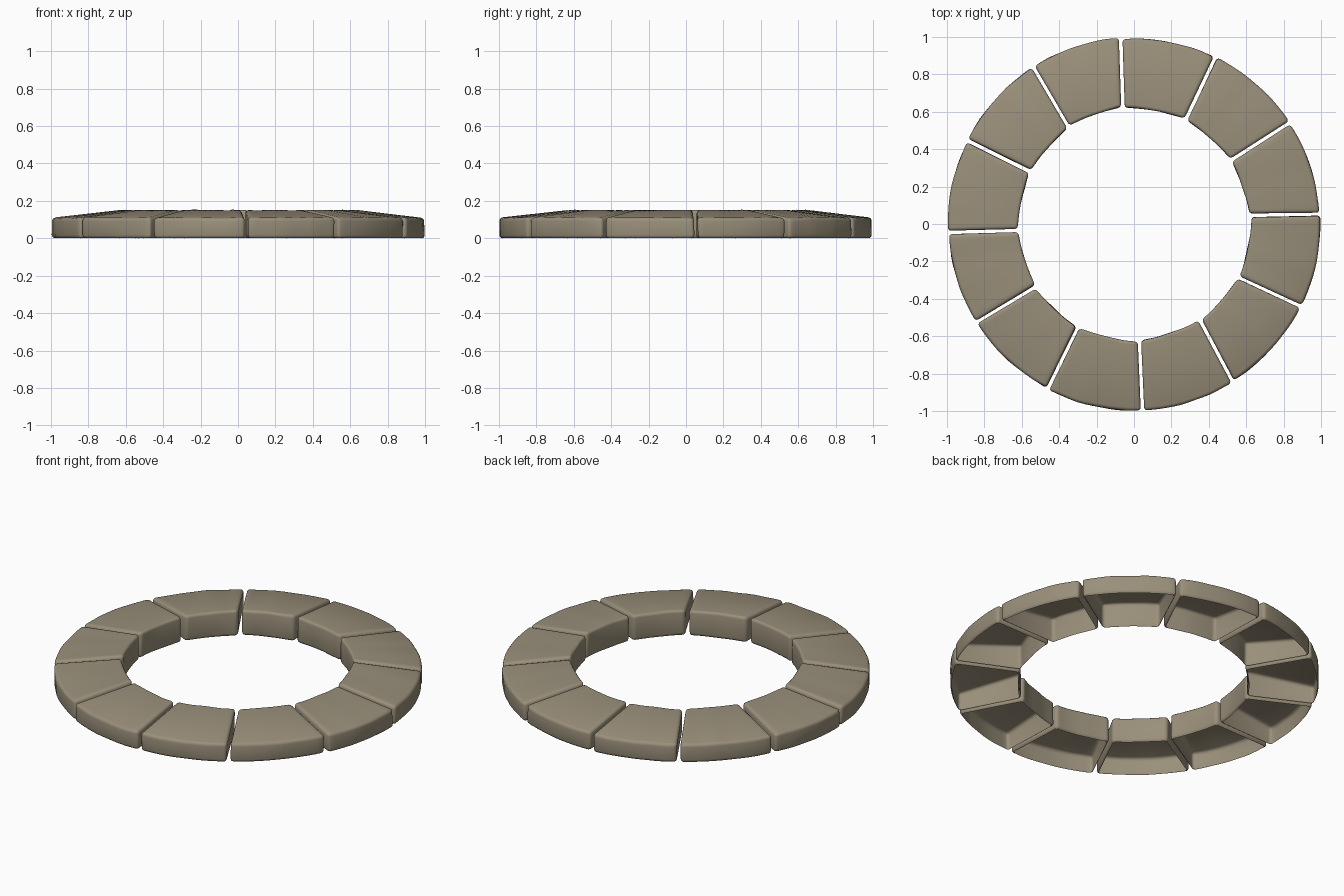
import bpy, bmesh, math, random
from mathutils import Vector, noise

if "Cube" in bpy.data.objects:
    bpy.data.objects.remove(bpy.data.objects["Cube"])
random.seed(4)

stone = bpy.data.materials.new("warm grey stone")
stone.use_nodes = True
COLOUR = (0.32, 0.275, 0.195, 1)
stone.diffuse_color = COLOUR
bsdf = stone.node_tree.nodes["Principled BSDF"]
bsdf.inputs["Base Color"].default_value = COLOUR
bsdf.inputs["Roughness"].default_value = 0.9

# Seam angles in degrees: (at the outer rim, at the inner rim)
SEAMS = [(3, 4.2), (33, 33.2), (64, 63.6), (94, 95.3), (122.7, 124), (153.4, 153.2),
         (182.6, 183.2), (212, 212.6), (242.4, 241.5), (272.6, 272.7), (302, 304.5), (333.7, 333)]
STEPS = 12


def polar(radius, degrees, z):
    a = math.radians(degrees)
    return Vector((radius * math.cos(a), radius * math.sin(a), z))


def make_stone(index, start, end):
    bm = bmesh.new()
    outer = 0.996 + random.uniform(-0.006, 0.003)
    inner = 0.617 + random.uniform(-0.006, 0.006)
    rings = []
    for i in range(STEPS + 1):
        t = i / STEPS
        ring = []
        # Profile: outer bottom, outer top, inner top, inner bottom
        for rim, radius, z in ((0, outer, 0), (0, outer, 0.109), (1, inner, 0.153), (1, inner, 0)):
            gap = 0.55 / radius
            a = start[rim] + gap
            b = end[rim] - gap
            if rim:
                radius += 0.009 * (2 * t - 1) ** 2
            ring.append(bm.verts.new(polar(radius, a + (b - a) * t, z)))
        rings.append(ring)
    for r, s in zip(rings, rings[1:]):
        for k in range(4):
            n = (k + 1) % 4
            bm.faces.new((r[k], s[k], s[n], r[n]))
    bm.faces.new(rings[0])
    bm.faces.new(rings[-1][::-1])
    bmesh.ops.recalc_face_normals(bm, faces=bm.faces)

    # Worn, rounded edges
    sharp = [e for e in bm.edges if e.calc_face_angle(0) > math.radians(40)]
    bmesh.ops.bevel(bm, geom=sharp, offset=0.017, offset_type='OFFSET',
                    segments=3, profile=0.5, affect='EDGES', clamp_overlap=True)

    # The underside is open
    floor = [f for f in bm.faces if f.normal.z < -0.95 and f.calc_center_median().z < 0.004]
    bmesh.ops.delete(bm, geom=floor, context='FACES')

    # Hand-cut unevenness
    for v in bm.verts:
        wobble = noise.noise_vector(v.co * 9 + Vector((index * 5, 0, 0))) * 0.004
        if v.co.z < 0.01:
            wobble.z = 0
        v.co += wobble
        v.co.z = max(v.co.z, 0)

    mesh = bpy.data.meshes.new(f"ring_stone_{index + 1}")
    bm.to_mesh(mesh)
    bm.free()
    mesh.materials.append(stone)
    obj = bpy.data.objects.new(mesh.name, mesh)
    bpy.context.collection.objects.link(obj)
    return obj


stones = []
for i, seam in enumerate(SEAMS):
    following = SEAMS[(i + 1) % len(SEAMS)]
    if i == len(SEAMS) - 1:
        following = tuple(a + 360 for a in following)
    stones.append(make_stone(i, seam, following))

bpy.ops.object.select_all(action='DESELECT')
for obj in stones:
    obj.select_set(True)
bpy.context.view_layer.objects.active = stones[0]
bpy.ops.object.shade_smooth_by_angle(angle=math.radians(40))
